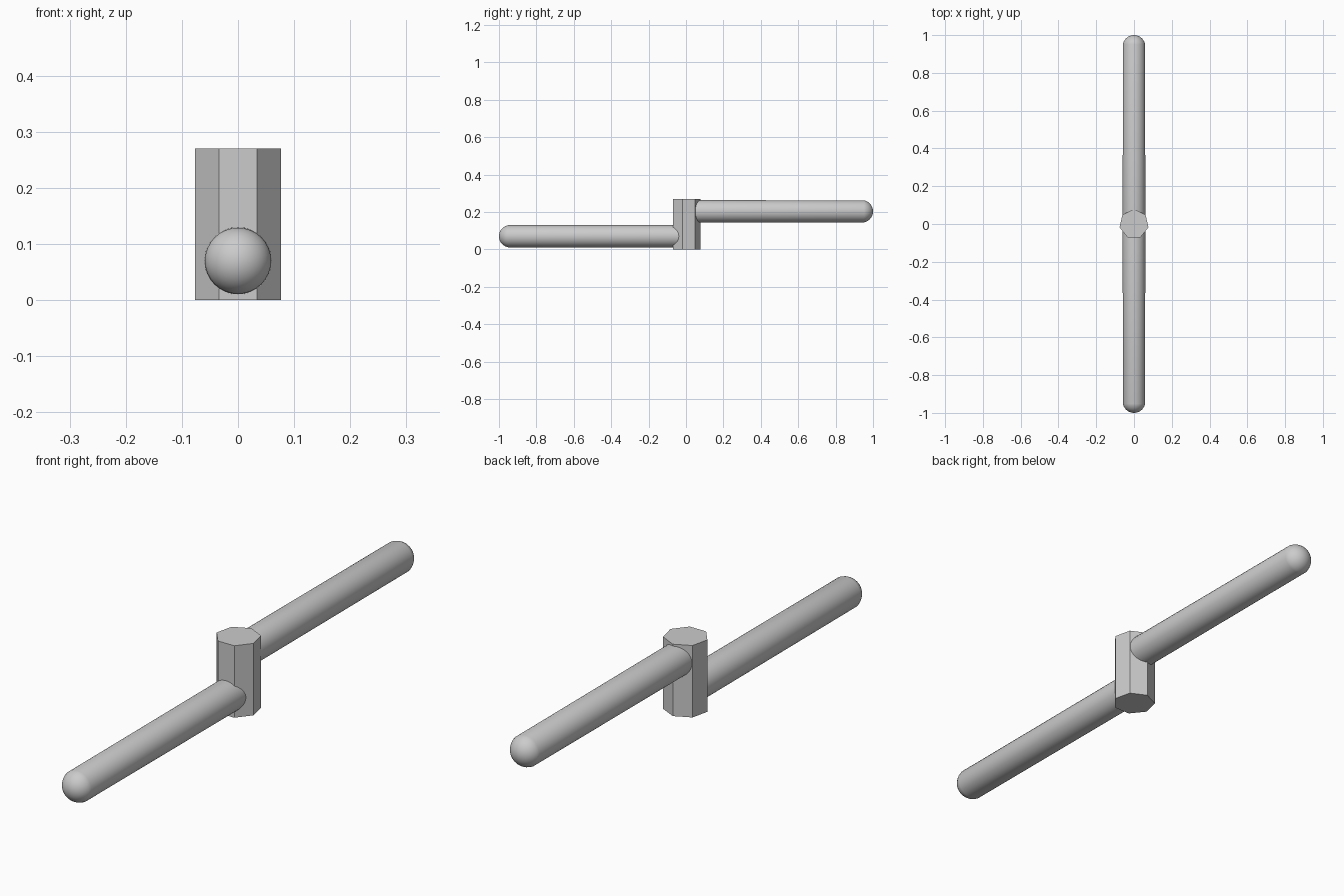
import bpy
import math
from mathutils import Matrix

cube = bpy.data.objects.get("Cube")
if cube:
    bpy.data.objects.remove(cube, do_unlink=True)

HEIGHT = 0.27     # hub height
HUB_R = 0.0785    # hub corner radius
ROD_R = 0.06
ROD_Z = 0.07      # rod height above the hub's nearer end

grey = bpy.data.materials.new("light grey")
grey.use_nodes = True
colour = (0.6, 0.6, 0.6, 1)
grey.diffuse_color = colour
grey.node_tree.nodes["Principled BSDF"].inputs["Base Color"].default_value = colour

# Seven-sided hub with one corner to the back and a flat to the front
bpy.ops.mesh.primitive_cylinder_add(vertices=7, radius=HUB_R, depth=HEIGHT,
                                    location=(0, 0, HEIGHT / 2))
hub = bpy.context.object
hub.name = "hub"
back_corner = max(hub.data.vertices, key=lambda v: v.co.y).co
hub.data.transform(Matrix.Rotation(math.atan2(back_corner.x, back_corner.y), 4, "Z"))
hub.data.materials.append(grey)


def add_rod(name, side, z):
    """Round-ended rod from inside the hub out to y = side."""
    bpy.ops.mesh.primitive_uv_sphere_add(segments=32, ring_count=16, radius=ROD_R)
    rod = bpy.context.object
    rod.name = name
    # Stretch the sphere into a capsule by moving its outer half away
    for v in rod.data.vertices:
        v.co.z += 1 - ROD_R if v.co.z > 0.001 else 0
    rod.data.transform(Matrix.Rotation(-side * math.pi / 2, 4, "X"))
    rod.location = (0, 0, z)
    rod.data.materials.append(grey)
    bpy.ops.object.shade_smooth()


# Low rod to the front, high rod to the back
add_rod("front_rod", -1, ROD_Z)
add_rod("back_rod", 1, HEIGHT - ROD_Z + 0.003)
